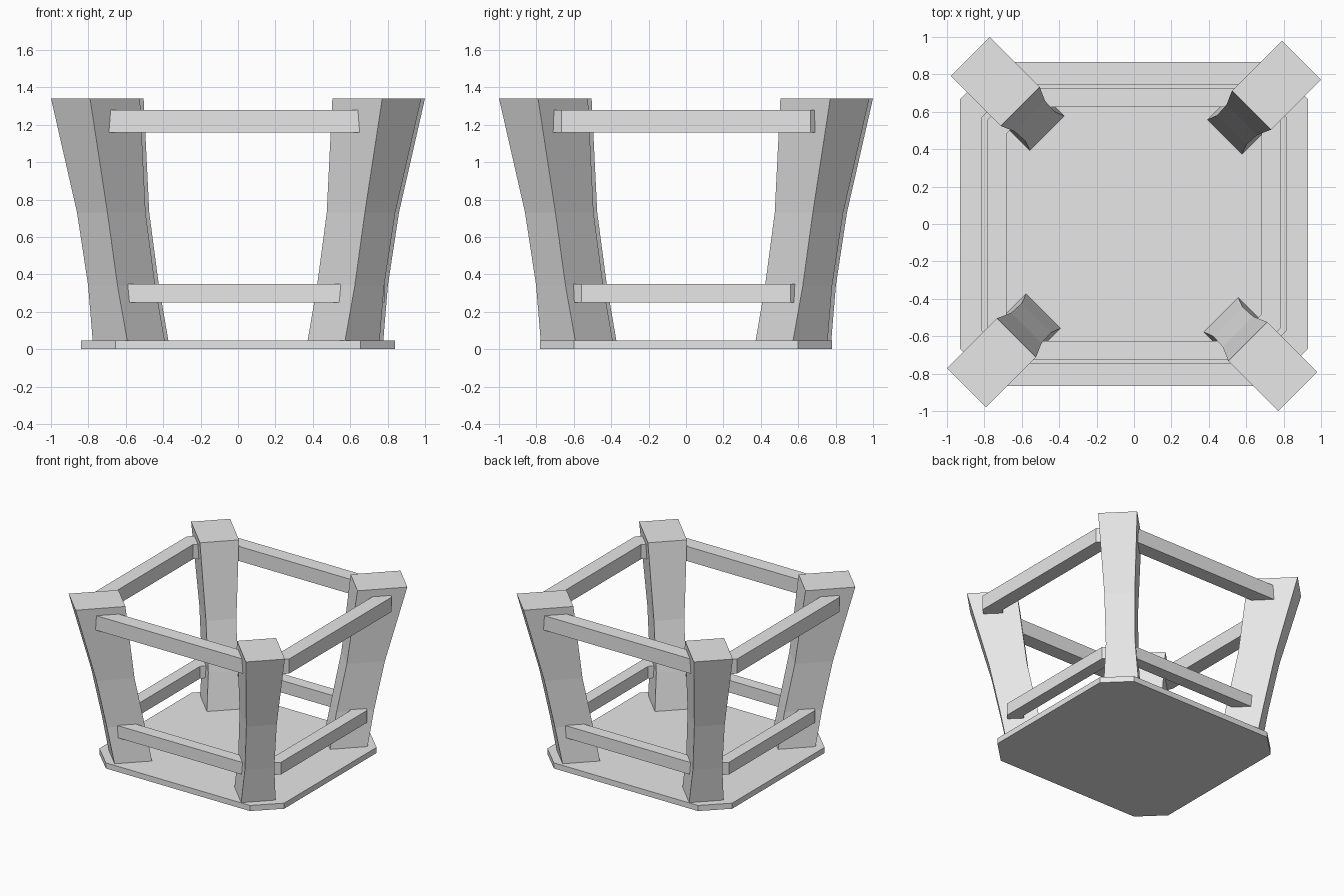
import bpy
import bmesh
from math import radians
from mathutils import Matrix

cube = bpy.data.objects.get("Cube")
if cube:
    bpy.data.objects.remove(cube, do_unlink=True)

# Single plain finish
grey = bpy.data.materials.new("light_grey")
grey.use_nodes = True
colour = (0.8, 0.8, 0.8, 1)
grey.diffuse_color = colour
grey.node_tree.nodes["Principled BSDF"].inputs["Base Color"].default_value = colour


def finish(name, bm):
    bmesh.ops.recalc_face_normals(bm, faces=bm.faces)
    mesh = bpy.data.meshes.new(name)
    bm.to_mesh(mesh)
    bm.free()
    mesh.materials.append(grey)
    obj = bpy.data.objects.new(name, mesh)
    bpy.context.collection.objects.link(obj)
    return obj


def octagon(scale_x, scale_y):
    """Rectangle with clipped corners, counter-clockwise."""
    hx, hy, cx, cy = 0.84 * scale_x, 0.78 * scale_y, 0.655 * scale_x, 0.60 * scale_y
    return [(hx, -cy), (hx, cy), (cx, hy), (-cx, hy),
            (-hx, cy), (-hx, -cy), (-cx, -hy), (cx, -hy)]


def bridge(bm, a, b):
    n = len(a)
    for i in range(n):
        j = (i + 1) % n
        bm.faces.new((a[i], a[j], b[j], b[i]))


def loop(bm, points, z):
    return [bm.verts.new((x, y, z)) for x, y in points]


# Base plate
bm = bmesh.new()
low, high = (loop(bm, octagon(1, 1), z) for z in (0, 0.046))
bridge(bm, low, high)
bm.faces.new(low)
bm.faces.new(high)
finish("base_plate", bm)


# Rail frames, clipped at the corners inside the legs
def rail_frame(name, scale, thickness, z0, z1):
    bm = bmesh.new()
    outer = octagon(scale, scale)
    inner = octagon(scale - thickness / 0.84, scale - thickness / 0.78)
    loops = [loop(bm, outer, z0), loop(bm, outer, z1),
             loop(bm, inner, z1), loop(bm, inner, z0)]
    for k in range(4):
        bridge(bm, loops[k], loops[(k + 1) % 4])
    finish(name, bm)


rail_frame("lower_rails", 0.931, 0.10, 0.25, 0.35)
rail_frame("upper_rails", 1.109, 0.12, 1.16, 1.28)

# Flared legs: height, inner radius, outer radius, width
sections = [(0.04, 0.67, 0.953, 0.262), (0.34, 0.723, 1.008, 0.222),
            (0.73, 0.80, 1.088, 0.230), (1.34, 0.875, 1.252, 0.295)]
shift = 0.014
names = ["back_left_leg", "back_right_leg", "front_right_leg", "front_left_leg"]
# Model's own left is +x
names = {45: "back_left_leg", 135: "back_right_leg",
         225: "front_right_leg", 315: "front_left_leg"}
for angle, name in names.items():
    bm = bmesh.new()
    rings = []
    for z, r0, r1, w in sections:
        a, b = -w / 2 - shift, w / 2 - shift
        rings.append(loop(bm, [(r0, a), (r1, a), (r1, b), (r0, b)], z))
    for lower, upper in zip(rings, rings[1:]):
        bridge(bm, lower, upper)
    bm.faces.new(rings[0])
    bm.faces.new(rings[-1])
    bm.transform(Matrix.Rotation(radians(angle), 4, "Z"))
    finish(name, bm)
